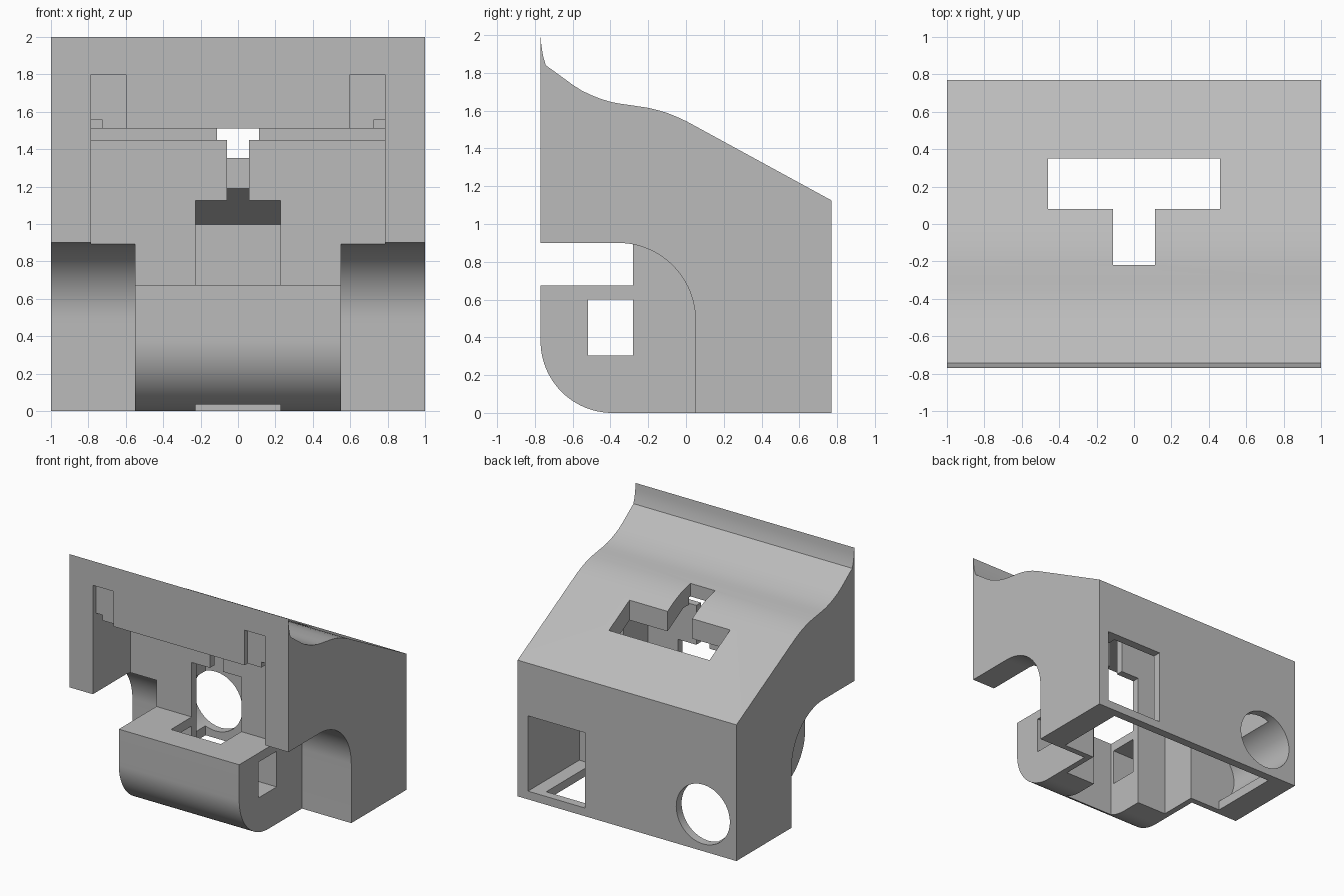
import bpy
import bmesh
from math import cos, sin, pi

cube = bpy.data.objects.get("Cube")
if cube:
    bpy.data.objects.remove(cube)

grey = bpy.data.materials.new("plain_grey")
grey.use_nodes = True
grey.diffuse_color = (0.5, 0.5, 0.5, 1)
grey.node_tree.nodes["Principled BSDF"].inputs["Base Color"].default_value = (0.5, 0.5, 0.5, 1)


def prism(name, profile, x0, x1):
    """Extrude a (y, z) profile along x."""
    bm = bmesh.new()
    face = bm.faces.new([bm.verts.new((x0, y, z)) for y, z in profile])
    ext = bmesh.ops.extrude_face_region(bm, geom=[face])
    verts = [v for v in ext["geom"] if isinstance(v, bmesh.types.BMVert)]
    bmesh.ops.translate(bm, verts=verts, vec=(x1 - x0, 0, 0))
    bmesh.ops.recalc_face_normals(bm, faces=bm.faces)
    mesh = bpy.data.meshes.new(name)
    bm.to_mesh(mesh)
    bm.free()
    mesh.materials.append(grey)
    obj = bpy.data.objects.new(name, mesh)
    bpy.context.collection.objects.link(obj)
    return obj


def box(name, x0, x1, y0, y1, z0, z1):
    return prism(name, [(y0, z0), (y1, z0), (y1, z1), (y0, z1)], x0, x1)


def arc(cy, cz, r, a0, a1, n=24):
    return [(cy + r * cos(a0 + (a1 - a0) * i / n), cz + r * sin(a0 + (a1 - a0) * i / n))
            for i in range(n + 1)]


def combine(target, tool, operation):
    """Apply a boolean and discard the tool."""
    bpy.context.view_layer.objects.active = target
    mod = target.modifiers.new("bool", "BOOLEAN")
    mod.operation = operation
    mod.solver = "EXACT"
    mod.object = tool
    bpy.ops.object.modifier_apply(modifier=mod.name)
    bpy.data.objects.remove(tool)


def cut(target, tool):
    combine(target, tool, "DIFFERENCE")


def ceiling(y):
    return 1.38 - 0.546 * y


# Outer shell: wavy sloping roof, flat back, arched underside
roof = [(-0.77, 2), (-0.766, 1.95), (-0.757, 1.89), (-0.742, 1.84), (-0.70, 1.81),
        (-0.6, 1.737), (-0.55, 1.705), (-0.5, 1.682), (-0.45, 1.662), (-0.4, 1.647),
        (-0.35, 1.637), (-0.3, 1.63), (-0.2, 1.615), (-0.15, 1.603), (-0.1, 1.588),
        (-0.05, 1.568), (0, 1.545), (0.77, 1.125)]
arch = arc(-0.36, 0.49, 0.41, 0, pi / 2)
housing = prism("housing", roof + [(0.77, 0), (0.05, 0)] + arch + [(-0.77, 0.9)], -1, 1)

# Central chin with rounded lower front edge
chin = prism("chin", arc(-0.39, 0.38, 0.38, pi, 1.5 * pi) + [(0.4, 0), (0.4, 1.2), (-0.77, 1.2)],
             -0.55, 0.55)
combine(housing, chin, "UNION")

# Front recess, its deeper top step and the corner notches
cut(housing, box("recess", -0.787, 0.787, -1, -0.28, 0.675, 1.51))
cut(housing, box("recess_step", -0.787, 0.787, -0.4, -0.20, 1.45, 1.51))
for s in (-1, 1):
    a, b = sorted((s * 0.6, s * 0.787))
    cut(housing, box("corner_notch", a, b, -1, -0.73, 1.4, 1.8))
    a, b = sorted((s * 0.725, s * 0.787))
    cut(housing, box("notch_step", a, b, -1, -0.28, 1.4, 1.555))

# Hollow inside, open underneath: narrow front part and wide rear part
for name, half, front in (("narrow_cavity", 0.5, -0.22), ("wide_cavity", 0.787, 0.1)):
    top = min(ceiling(front), 1.45)
    profile = [(front, -0.1), (front, top)]
    if front < 0:
        profile.append(((1.38 - top) / 0.546, top))
    profile += [(0.7, ceiling(0.7)), (0.7, -0.1)]
    cut(housing, prism(name, profile, -half, half))

# Slots through the chin and the recess wall
cut(housing, box("chin_slot", -0.227, 0.227, -0.55, 0, -0.1, 1.125))
cut(housing, box("wall_slot", -0.06, 0.06, -0.4, 0, 1.0, 1.48))
cut(housing, box("cross_hole", -1.2, 1.2, -0.52, -0.28, 0.305, 0.6))

# T-shaped opening in the roof
cut(housing, box("roof_bar", -0.46, 0.46, 0.08, 0.35, 1.0, 2))
cut(housing, box("roof_stem", -0.113, 0.113, -0.22, 0.2, 1.3, 2))

# Rear openings: rectangular pocket and round hole
cut(housing, box("rear_pocket", 0.385, 0.905, 0.1, 1, 0.068, 0.69))
bpy.ops.mesh.primitive_cylinder_add(vertices=64, radius=0.245, depth=0.9,
                                    location=(-0.695, 0.55, 0.305), rotation=(pi / 2, 0, 0))
cut(housing, bpy.context.object)

bpy.ops.object.select_all(action="DESELECT")
housing.select_set(True)
bpy.context.view_layer.objects.active = housing
bpy.ops.object.shade_smooth_by_angle(angle=0.5)
